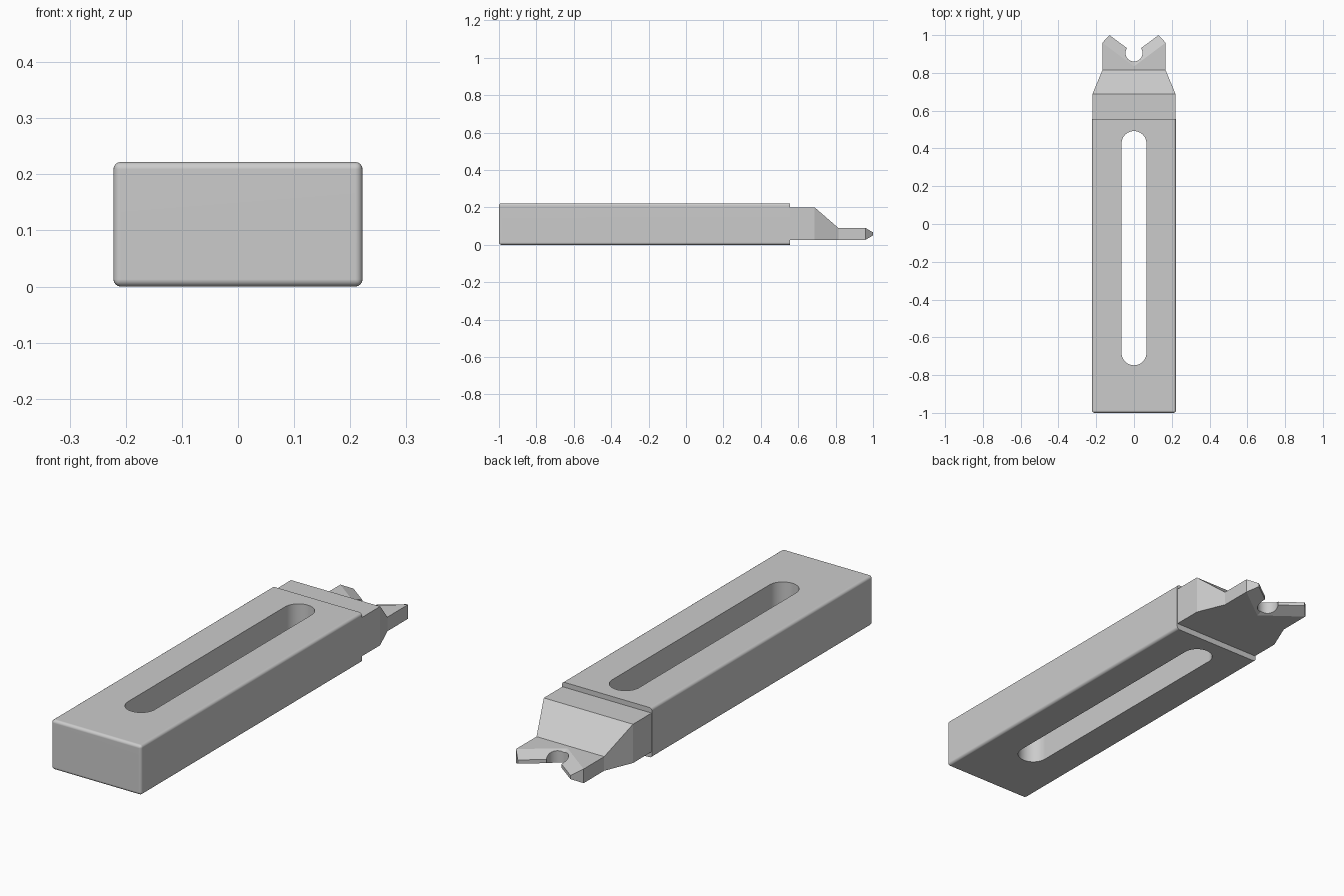
import bpy, bmesh, math
from mathutils import Vector

cube = bpy.data.objects.get("Cube")
if cube:
    bpy.data.objects.remove(cube, do_unlink=True)

steel = bpy.data.materials.new("steel_grey")
steel.use_nodes = True
grey = (0.6, 0.6, 0.6, 1)
steel.diffuse_color = grey
steel.node_tree.nodes["Principled BSDF"].inputs["Base Color"].default_value = grey


def make_object(name, bm):
    bmesh.ops.recalc_face_normals(bm, faces=bm.faces)
    mesh = bpy.data.meshes.new(name)
    bm.to_mesh(mesh)
    bm.free()
    mesh.materials.append(steel)
    obj = bpy.data.objects.new(name, mesh)
    bpy.context.collection.objects.link(obj)
    return obj


def prism(bm, outline, z0, z1):
    """Extrude a plan outline from z0 up to z1."""
    base = bm.faces.new([bm.verts.new((x, y, z0)) for x, y in outline])
    top = bmesh.ops.extrude_face_region(bm, geom=[base])["geom"]
    verts = [v for v in top if isinstance(v, bmesh.types.BMVert)]
    bmesh.ops.translate(bm, verts=verts, vec=(0, 0, z1 - z0))


def arc(cx, cy, r, start, end, steps):
    angles = [math.radians(start + (end - start) * i / steps) for i in range(steps + 1)]
    return [(cx + r * math.cos(a), cy + r * math.sin(a)) for a in angles]


def activate(obj):
    bpy.ops.object.select_all(action='DESELECT')
    obj.select_set(True)
    bpy.context.view_layer.objects.active = obj


# Body: long bar with rounded edges, square where it meets the shank
HALF, HEIGHT, STEP = 0.222, 0.222, 0.557
bm = bmesh.new()
prism(bm, [(-HALF, -1), (HALF, -1), (HALF, STEP), (-HALF, STEP)], 0, HEIGHT)
rounded = [e for e in bm.edges if min(v.co.y for v in e.verts) < 0]
bmesh.ops.bevel(bm, geom=rounded, offset=0.013, segments=4, profile=0.5, affect='EDGES')
body = make_object("body", bm)

# Slot through the body
R = 0.066
bm = bmesh.new()
prism(bm, arc(0, 0.492 - R, R, 0, 180, 24) + arc(0, -0.748 + R, R, 180, 360, 24), -0.1, 0.4)
cutter = make_object("slot_cutter", bm)
cutter.hide_render = True
cut = body.modifiers.new("slot", 'BOOLEAN')
cut.object = cutter
cut.solver = 'EXACT'
activate(body)
bpy.ops.object.modifier_apply(modifier=cut.name)
bpy.data.objects.remove(cutter, do_unlink=True)

# Fork, right half: plan with a notch, thinned towards the notch above and below
LOW, THICK_TOP, NECK, ARM = 0.027, 0.09, 0.815, 0.167
bm = bmesh.new()
plan = [(0, NECK), (ARM, NECK), (ARM, 0.96), (0.13, 1.0)] + arc(0, 0.905, 0.045, 35, -90, 14)
prism(bm, plan, LOW, THICK_TOP)
for z, side in ((THICK_TOP, 1), (LOW, -1)):
    normal = Vector((-0.6 * 0.43, 0.8 * 0.43, side))
    cut = bmesh.ops.bisect_plane(bm, geom=bm.verts[:] + bm.edges[:] + bm.faces[:],
                                 plane_co=(ARM, 0.96, z), plane_no=normal, clear_outer=True)
    rim = [e for e in bm.edges if e.is_boundary]
    bmesh.ops.holes_fill(bm, edges=rim, sides=0)

# Shank, right half: straight block, then sloping and narrowing to the fork
rings = []
for y, w, top in ((STEP, 0.22, 0.2), (0.688, 0.22, 0.2), (NECK, ARM, THICK_TOP)):
    rings.append([bm.verts.new(p) for p in ((0, y, LOW), (w, y, LOW), (w, y, top), (0, y, top))])
for a, b in zip(rings, rings[1:]):
    for i in range(3):
        bm.faces.new((a[i], a[i + 1], b[i + 1], b[i]))
bm.faces.new(rings[0])

# Open the joint and the centre line, then weld and mirror
inner = [f for f in bm.faces if all(abs(v.co.x) < 1e-4 for v in f.verts)
         or all(abs(v.co.y - NECK) < 1e-4 for v in f.verts)]
bmesh.ops.delete(bm, geom=inner, context='FACES')
bmesh.ops.remove_doubles(bm, verts=bm.verts, dist=1e-4)
fork = make_object("forked_shank", bm)
mirror = fork.modifiers.new("mirror", 'MIRROR')
mirror.use_clip = True
activate(fork)
bpy.ops.object.modifier_apply(modifier=mirror.name)

# Smooth rounds, crisp flats
for obj, angle in ((body, 35), (fork, 15)):
    activate(obj)
    bpy.ops.object.shade_smooth_by_angle(angle=math.radians(angle))
    weighted = obj.modifiers.new("flat_faces", 'WEIGHTED_NORMAL')
    weighted.keep_sharp = True
